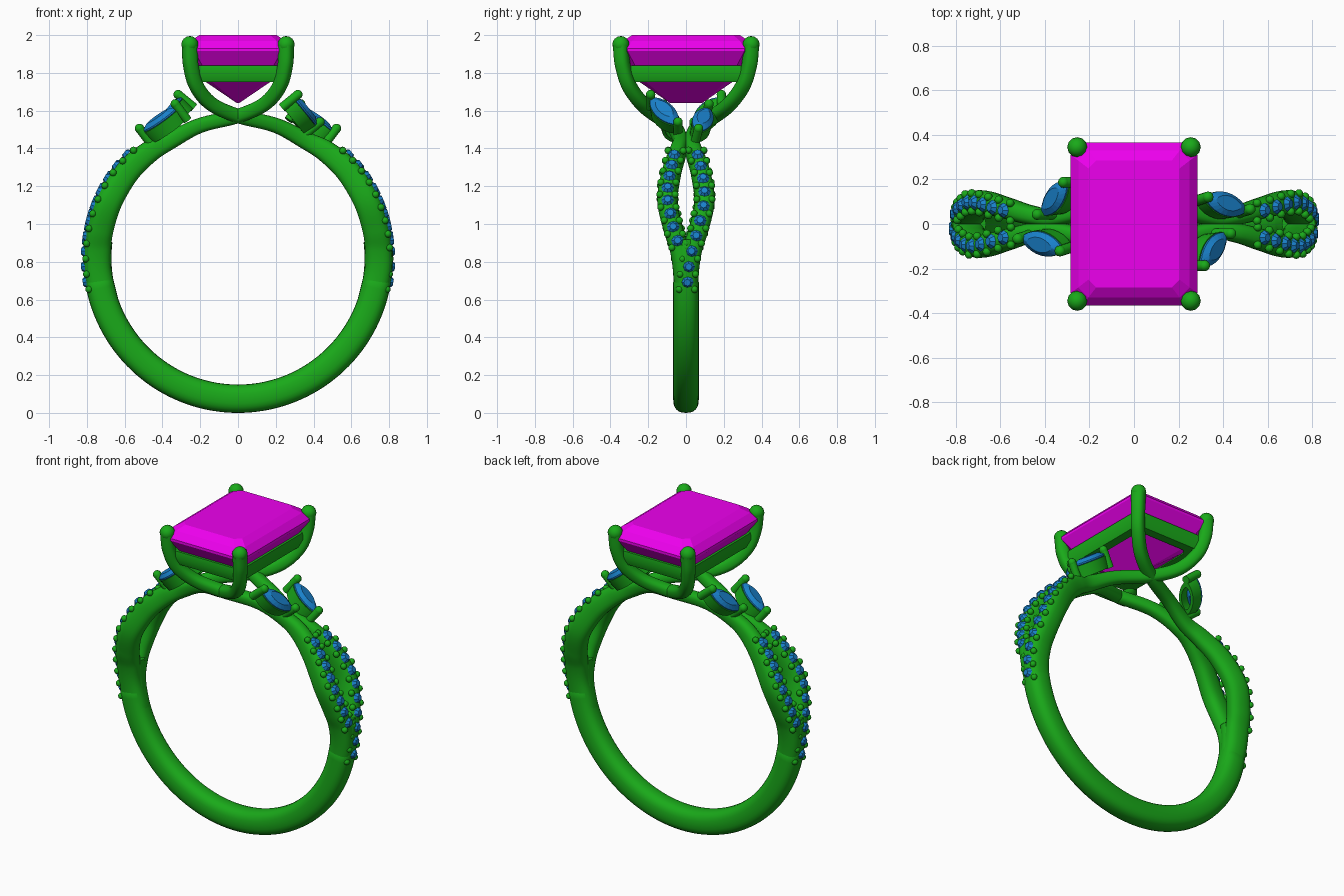
import bpy, bmesh
from math import sin, cos, pi, radians, degrees, atan2
from mathutils import Vector, Matrix

if "Cube" in bpy.data.objects:
    bpy.data.objects.remove(bpy.data.objects["Cube"])

CZ = 0.82  # ring centre height


def material(name, rgb):
    m = bpy.data.materials.new(name)
    m.diffuse_color = (*rgb, 1)
    m.use_nodes = True
    m.node_tree.nodes["Principled BSDF"].inputs["Base Color"].default_value = m.diffuse_color
    return m


METAL = material("metal", (0.01, 0.40, 0.01))
PINK = material("pink_gem", (0.85, 0.0, 0.85))
BLUE = material("blue_gem", (0.01, 0.22, 0.60))


def finish(bm, name, mat, smooth=True, turned=False):
    """Turn a bmesh into an object, optionally with a copy turned 180 degrees about z."""
    bmesh.ops.recalc_face_normals(bm, faces=bm.faces)
    for k in range(2 if turned else 1):
        me = bpy.data.meshes.new(name)
        bm.to_mesh(me)
        me.transform(Matrix.Rotation(pi * k, 4, 'Z'))
        me.materials.append(mat)
        ob = bpy.data.objects.new(name + (("_right", "_left")[k] if turned else ""), me)
        bpy.context.collection.objects.link(ob)
        if smooth:
            bpy.ops.object.select_all(action='DESELECT')
            ob.select_set(True)
            bpy.context.view_layer.objects.active = ob
            bpy.ops.object.shade_smooth_by_angle(angle=radians(40))
    bm.free()


def loft(bm, loops, m=Matrix(), closed=False):
    """Skin equal-sized loops; closed joins last to first, otherwise ends are capped."""
    rows = [[bm.verts.new(m @ Vector(p)) for p in lp] for lp in loops]
    n = len(rows[0])
    pairs = list(zip(rows, rows[1:])) + ([(rows[-1], rows[0])] if closed else [])
    for a, b in pairs:
        for i in range(n):
            bm.faces.new((a[i], a[(i + 1) % n], b[(i + 1) % n], b[i]))
    if not closed:
        bm.faces.new(rows[0])
        bm.faces.new(rows[-1])


def ball(bm, p, r):
    bmesh.ops.create_uvsphere(bm, u_segments=12, v_segments=8, radius=r,
                              matrix=Matrix.Translation(p))


def catmull(keys, steps):
    k = [Vector(v) for v in keys]
    k = [2 * k[0] - k[1]] + k + [2 * k[-1] - k[-2]]
    out = []
    for i in range(1, len(k) - 2):
        a, b, c, d = k[i - 1:i + 3]
        for s in range(steps):
            t = s / steps
            out.append(0.5 * (2 * b + (c - a) * t + (2 * a - 5 * b + 4 * c - d) * t * t
                              + (3 * b - a - 3 * c + d) * t ** 3))
    return out + [k[-2]]


def sweep(bm, pts, n=24, e=2.5):
    """Sweep a superellipse along (x, y, z, half width, half depth) samples."""
    loops, nor = [], Vector((pts[0][0], 0, pts[0][2] - CZ))
    sg = lambda v: abs(v) ** (2 / e) * (1 if v >= 0 else -1)
    for i, p in enumerate(pts):
        a, b = pts[max(i - 1, 0)], pts[min(i + 1, len(pts) - 1)]
        t = Vector((b - a)[:3]).normalized()
        nor = (nor - t * nor.dot(t)).normalized()
        side = t.cross(nor)
        loops.append([Vector(p[:3]) + side * p[3] * sg(cos(2 * pi * j / n))
                      + nor * p[4] * sg(sin(2 * pi * j / n)) for j in range(n)])
    loft(bm, loops)


def polar(phi, y, r, hw, hd):
    return (r * cos(radians(phi)), y, CZ + r * sin(radians(phi)), hw, hd)


# lower shank
bm = bmesh.new()
sweep(bm, [Vector(polar(-187 + 194 * i / 80, 0, .745, .068 if 6 < i < 74 else .05, .075))
           for i in range(81)])
finish(bm, "shank", METAL)

# split strands that sweep over the top and end as the opposite prongs
KEYS = [polar(-20, 0, .745, .06, .073), polar(-6, .010, .745, .058, .073),
        polar(4, .035, .745, .052, .072), polar(12, .068, .745, .052, .071),
        polar(24, .098, .745, .053, .070), polar(38, .075, .742, .049, .066),
        polar(50, .042, .732, .044, .058), polar(60, .030, .718, .040, .047),
        (.20, .07, 1.522, .038, .04), (0, .15, 1.572, .038, .038),
        (-.14, .23, 1.635, .038, .038), (-.22, .30, 1.73, .038, .038),
        (-.25, .335, 1.84, .039, .039), (-.255, .345, 1.95, .041, .041)]
strands = {}
for s, label in ((1, "back"), (-1, "front")):
    path = catmull([(x, s * y, z, w, d) for x, y, z, w, d in KEYS], 10)
    strands[s] = path
    bm = bmesh.new()
    sweep(bm, path)
    ball(bm, path[-1][:3], .045)
    finish(bm, label + "_strand_and_prong", METAL, turned=True)

# pave stones and their beads along each strand
stones, beads = bmesh.new(), bmesh.new()
for s, lo, count in ((1, -9, 10), (-1, 6.5, 8)):
    step = (43 - lo) / (count - 1)

    def spot(phi, rise, off=0):
        p = min(strands[s][:75], key=lambda q: abs(degrees(atan2(q[2] - CZ, q[0])) - phi))
        r = .745 + p[4] + rise
        return Vector((r * cos(radians(phi)), p[1] + off, CZ + r * sin(radians(phi))))

    for i in range(count):
        phi = lo + i * step
        m = Matrix.Translation(spot(phi, .004)) @ Matrix.Rotation(radians(90 - phi), 4, 'Y')
        bmesh.ops.create_cone(stones, cap_ends=True, segments=8, radius1=.034, radius2=.018,
                              depth=.02, matrix=m)
    for i in range(count + 1):
        for off in (-.04, .04):
            ball(beads, spot(lo + (i - .5) * step, -.012, off), .019)
finish(stones, "pave_stones", BLUE, smooth=False, turned=True)
finish(beads, "pave_beads", METAL, turned=True)


# marquise side stones in open cups with a claw at each tip
def marquise(k, z, n=24):
    return [(.118 * k * cos(2 * pi * i / n),
             .056 * k * sin(2 * pi * i / n) * abs(sin(2 * pi * i / n)) ** .45, z)
            for i in range(n)]


for label, c, axis, up in (("front", (.36, -.115, 1.60), (-.13, -.16, .16), (.6, -.15, .75)),
                           ("back", (.415, .09, 1.555), (-.19, .055, .13), (.55, .2, .8))):
    x = Vector(axis).normalized()
    z = Vector(up)
    z = (z - x * z.dot(x)).normalized()
    m = Matrix.Translation(c) @ Matrix((x, z.cross(x), z)).transposed().to_4x4()
    bm = bmesh.new()
    loft(bm, [marquise(.05, -.05), marquise(.97, -.008), marquise(.97, 0), marquise(.6, .02)], m)
    finish(bm, label + "_marquise_stone", BLUE, smooth=False, turned=True)
    bm = bmesh.new()
    loft(bm, [marquise(1.0, -.012), marquise(.9, -.085), marquise(.6, -.085),
              marquise(.75, -.012)], m, closed=True)
    for e in (-1, 1):
        bmesh.ops.create_cone(bm, cap_ends=True, segments=14, radius1=.024, radius2=.024,
                              depth=.11, matrix=m @ Matrix.Translation((e * .118, 0, -.035)))
        ball(bm, m @ Vector((e * .118, 0, .02)), .025)
    finish(bm, label + "_marquise_cup", METAL, turned=True)


# emerald-cut centre stone
def octagon(x, y, c, z):
    return [(x, y - c, z), (x - c, y, z), (c - x, y, z), (-x, y - c, z),
            (-x, c - y, z), (c - x, -y, z), (x - c, -y, z), (x, c - y, z)]


bm = bmesh.new()
loft(bm, [octagon(.205, .285, .035, 2.0), octagon(.25, .33, .045, 1.97),
          octagon(.285, .365, .055, 1.93), octagon(.285, .365, .055, 1.915),
          octagon(.235, .315, .045, 1.84), octagon(.175, .25, .035, 1.755),
          octagon(.006, .085, .004, 1.64)])
finish(bm, "centre_stone", PINK, smooth=False)

# basket rail under the centre stone
bm = bmesh.new()
loft(bm, [octagon(.25, .33, .04, 1.84), octagon(.255, .335, .04, 1.80),
          octagon(.235, .315, .04, 1.752), octagon(.18, .26, .03, 1.752),
          octagon(.20, .28, .03, 1.84)], closed=True)
finish(bm, "basket_rail", METAL)
